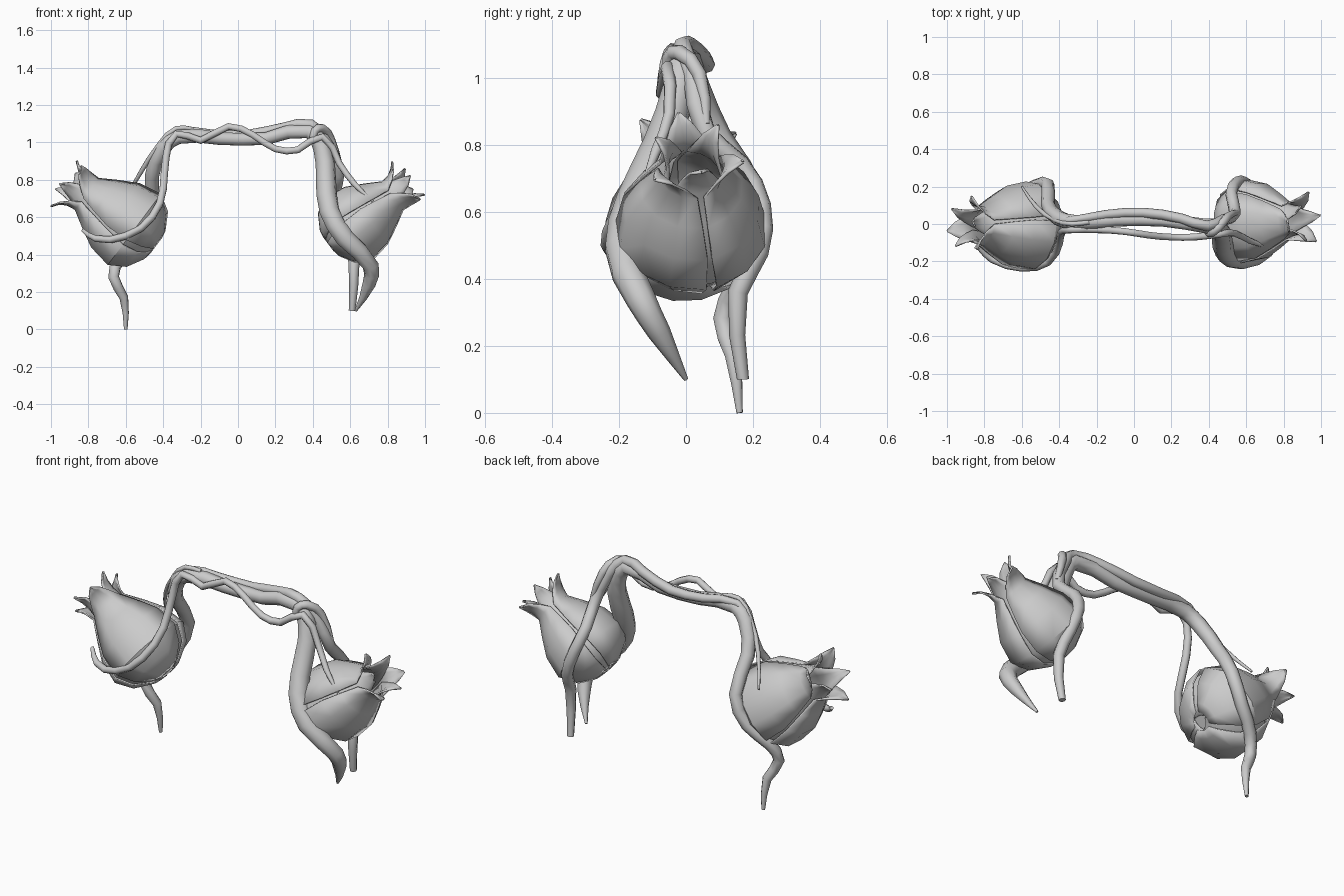
import bpy, math
from mathutils import Vector


def finish(ob, angle=40):
    bpy.ops.object.select_all(action='DESELECT')
    ob.select_set(True)
    bpy.context.view_layer.objects.active = ob
    if ob.type == 'CURVE':
        bpy.ops.object.convert(target='MESH')
        ob = bpy.context.object
    bpy.ops.object.shade_smooth_by_angle(angle=math.radians(angle))


def vine(name, pts, res=2):
    """Tapered tube through (x, y, z, radius) points."""
    cu = bpy.data.curves.new(name, 'CURVE')
    cu.dimensions = '3D'
    cu.bevel_depth = 1.0
    cu.bevel_resolution = 2
    cu.resolution_u = res
    cu.use_fill_caps = True
    sp = cu.splines.new('BEZIER')
    sp.bezier_points.add(len(pts) - 1)
    for bp, (x, y, z, r) in zip(sp.bezier_points, pts):
        bp.co = (x, y, z)
        bp.radius = r
        bp.handle_left_type = bp.handle_right_type = 'AUTO'
    ob = bpy.data.objects.new(name, cu)
    bpy.context.collection.objects.link(ob)
    finish(ob, 50)


# Bud profile: distance along axis, radius, petal half angle in degrees
PROFILE = [(-0.008, 0.035, 50), (0.0, 0.08, 52), (0.05, 0.17, 54), (0.135, 0.222, 56),
           (0.26, 0.2, 58), (0.36, 0.145, 57), (0.45, 0.09, 54)]
OUTER_TIP = [(0.50, 0.095, 34), (0.54, 0.115, 17), (0.565, 0.15, 1)]
INNER_TIP = [(0.51, 0.078, 38), (0.56, 0.085, 20), (0.60, 0.115, 1)]

# Per bud: base centre, length scale, radius scale
BUDS = {-1: (Vector((-0.45, -0.008, 0.45)), 1.0, 1.0),
        1: (Vector((0.49, 0.018, 0.465)), 0.93, 0.9)}


def bud_point(side, s, r, a):
    base, ls, rs = BUDS[side]
    axis = Vector((0.8 * side, 0, 0.6))
    up = Vector((-0.6 * side, 0, 0.8))
    return (base + axis * s * ls + up * (r * rs * math.cos(a))
            + Vector((0, r * (rs + 1) / 2 * math.sin(a), 0)))


def petal(name, side, centre, tip, offset, n=4):
    rows = PROFILE + tip
    verts, faces = [], []
    for s, r, half in rows:
        for i in range(n + 1):
            t = 2 * i / n - 1
            # edges lift slightly off the bud
            rr = r + offset + 0.008 * t * t
            verts.append(bud_point(side, s, rr, math.radians(centre + half * t)))
    for j in range(len(rows) - 1):
        for i in range(n):
            k = j * (n + 1) + i
            f = (k, k + 1, k + n + 2, k + n + 1)
            faces.append(f if side < 0 else f[::-1])
    me = bpy.data.meshes.new(name)
    me.from_pydata(verts, [], faces)
    ob = bpy.data.objects.new(name, me)
    bpy.context.collection.objects.link(ob)
    m = ob.modifiers.new('thickness', 'SOLIDIFY')
    m.thickness = 0.008
    m.offset = 0
    finish(ob)


# Two buds, turned about their axes, with three inner and three outer petals each
for side, label, turn in ((-1, 'left', 10), (1, 'right', 45)):
    for i in range(3):
        petal(f'{label}_inner_petal_{i}', side, turn + i * 120, INNER_TIP, -0.004)
        petal(f'{label}_outer_petal_{i}', side, turn + 60 + i * 120, OUTER_TIP, 0.01)
    # base cap of the bud
    me = bpy.data.meshes.new(label + '_bud_base')
    me.from_pydata([bud_point(side, -0.004, 0.045, 2 * math.pi * i / 8) for i in range(8)],
                   [], [tuple(range(8))])
    bpy.context.collection.objects.link(bpy.data.objects.new(label + '_bud_base', me))

# Main stem: left leg, behind left bud, over the bridge, in front of right bud, right leg
vine('main_stem', [
    (-0.6, 0.16, 0.0, 0.01), (-0.61, 0.14, 0.17, 0.025), (-0.665, 0.11, 0.28, 0.03),
    (-0.63, 0.15, 0.38, 0.032), (-0.53, 0.205, 0.48, 0.033), (-0.46, 0.21, 0.64, 0.035),
    (-0.46, 0.1, 0.82, 0.038), (-0.4, 0.03, 0.97, 0.042), (-0.32, 0.01, 1.03, 0.042),
    (-0.1, 0.02, 1.02, 0.036), (0.15, 0.02, 1.02, 0.036), (0.38, -0.01, 1.06, 0.042),
    (0.45, -0.02, 0.97, 0.05), (0.47, -0.075, 0.8, 0.055), (0.49, -0.155, 0.63, 0.056),
    (0.57, -0.19, 0.49, 0.054), (0.71, -0.135, 0.34, 0.045), (0.7, -0.08, 0.24, 0.035),
    (0.63, 0.0, 0.1, 0.007)])

# Second strand: along the bridge, behind right bud, down to the rear leg
vine('rear_stem', [
    (-0.42, 0.02, 0.98, 0.012), (-0.34, 0.02, 1.055, 0.02), (-0.15, 0.05, 1.045, 0.025),
    (0.05, 0.06, 1.04, 0.027), (0.25, 0.03, 1.08, 0.027), (0.39, -0.01, 1.095, 0.028),
    (0.47, 0.02, 1.01, 0.03), (0.54, 0.06, 0.83, 0.032), (0.52, 0.16, 0.74, 0.032),
    (0.55, 0.222, 0.62, 0.032), (0.6, 0.215, 0.48, 0.032), (0.62, 0.155, 0.36, 0.03),
    (0.61, 0.17, 0.1, 0.018)])

# Thin tendril: wraps the left bud, twists over the bridge, ends on the right bud
vine('front_tendril', [
    (-0.83, -0.13, 0.53, 0.01), (-0.76, -0.19, 0.485, 0.018), (-0.6, -0.235, 0.5, 0.02),
    (-0.46, -0.205, 0.6, 0.02), (-0.4, -0.1, 0.75, 0.021), (-0.385, -0.04, 0.92, 0.021),
    (-0.33, -0.03, 1.045, 0.02), (-0.2, -0.03, 1.01, 0.02), (-0.05, -0.04, 1.085, 0.019),
    (0.08, -0.06, 1.04, 0.019), (0.2, -0.07, 0.965, 0.019), (0.32, -0.07, 0.96, 0.02),
    (0.45, -0.055, 1.03, 0.02), (0.54, -0.05, 0.89, 0.018), (0.62, -0.09, 0.78, 0.016),
    (0.72, -0.125, 0.685, 0.007)])

# Small tendrils falling behind the left bud and knotting at the right bend
vine('left_back_tendril', [
    (-0.24, 0.01, 1.07, 0.012), (-0.33, 0.0, 1.075, 0.013), (-0.42, 0.02, 0.99, 0.013),
    (-0.52, 0.09, 0.84, 0.012), (-0.6, 0.2, 0.7, 0.006)])
vine('right_knot', [
    (0.4, -0.045, 1.0, 0.018), (0.41, -0.05, 1.06, 0.022), (0.45, -0.02, 1.075, 0.024),
    (0.5, 0.04, 1.01, 0.022), (0.55, 0.06, 0.86, 0.014)])
